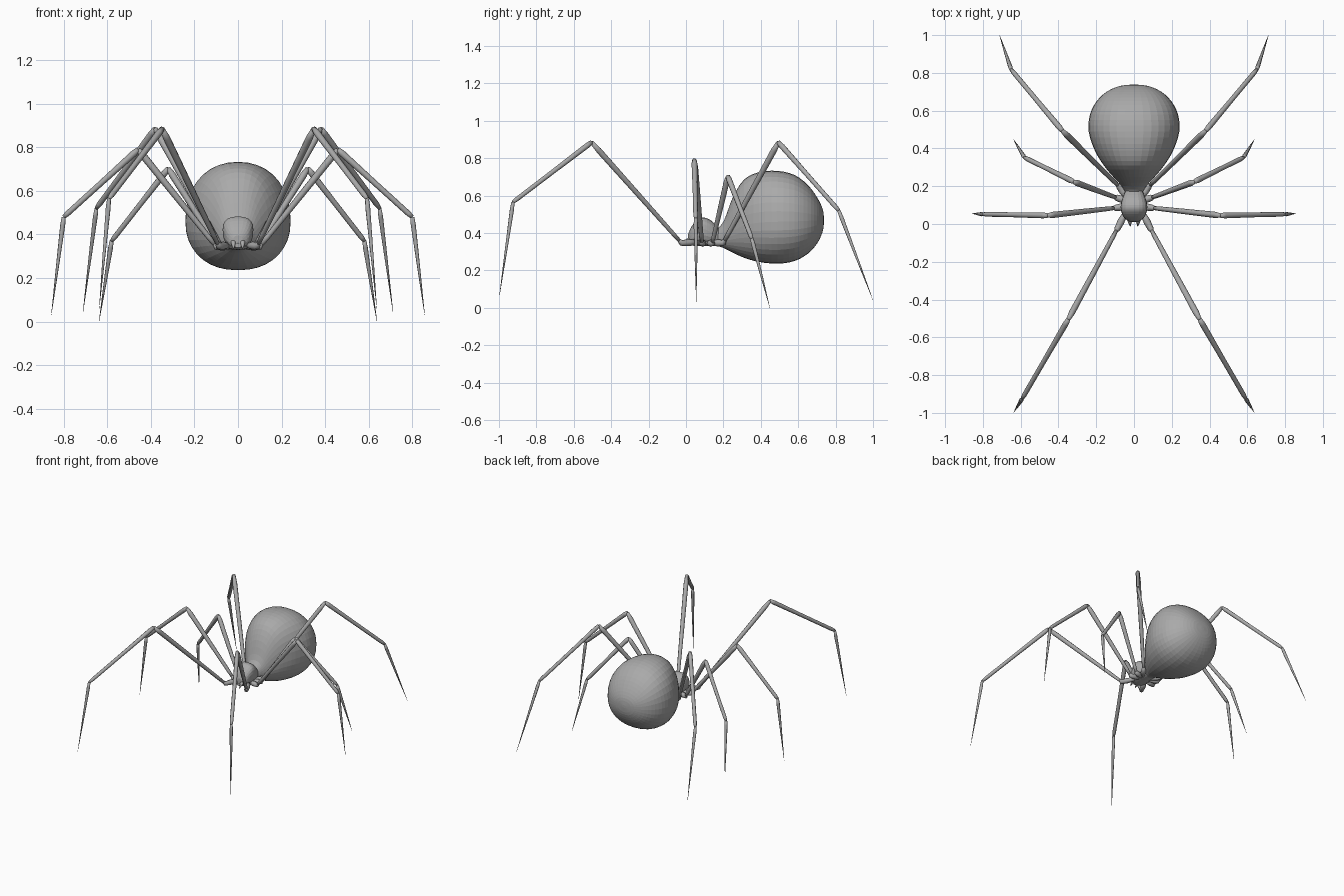
import bpy, bmesh, math
from mathutils import Vector

cube = bpy.data.objects.get("Cube")
if cube:
    bpy.data.objects.remove(cube, do_unlink=True)

grey = bpy.data.materials.new("body grey")
grey.use_nodes = True
grey.diffuse_color = (0.4, 0.4, 0.4, 1)
bsdf = next(n for n in grey.node_tree.nodes if n.type == 'BSDF_PRINCIPLED')
bsdf.inputs["Base Color"].default_value = (0.4, 0.4, 0.4, 1)
bsdf.inputs["Roughness"].default_value = 0.6


def skin(name, rings, smooth=False):
    """Bridge a list of equal-sized point rings and cap both ends."""
    bm = bmesh.new()
    loops = [[bm.verts.new(p) for p in ring] for ring in rings]
    n = len(loops[0])
    for a, b in zip(loops, loops[1:]):
        for i in range(n):
            j = (i + 1) % n
            bm.faces.new((a[i], a[j], b[j], b[i]))
    bm.faces.new(loops[0])
    bm.faces.new(loops[-1])
    bmesh.ops.recalc_face_normals(bm, faces=bm.faces)
    for f in bm.faces:
        f.smooth = smooth
    mesh = bpy.data.meshes.new(name)
    bm.to_mesh(mesh)
    bm.free()
    mesh.materials.append(grey)
    obj = bpy.data.objects.new(name, mesh)
    bpy.context.collection.objects.link(obj)
    return obj


def spline(rows, steps):
    """Catmull-Rom interpolation of profile rows."""
    out = []
    for k in range(len(rows) - 1):
        p = [Vector(rows[min(max(k + d, 0), len(rows) - 1)]) for d in (-1, 0, 1, 2)]
        for s in range(steps):
            t = s / steps
            out.append(0.5 * (2 * p[1] + (p[2] - p[0]) * t
                              + (2 * p[0] - 5 * p[1] + 4 * p[2] - p[3]) * t * t
                              + (3 * p[1] - p[0] - 3 * p[2] + p[3]) * t ** 3))
    return out + [Vector(rows[-1])]


def squash(v, power):
    return math.copysign(abs(v) ** power, v)


def body(name, rows, sides, steps, power):
    """Rows hold y, half width, bottom, widest height, top."""
    rings = []
    for y, w, low, mid, high in (spline([r[:2] for r in rows], steps) and
                                 [(*a, *b) for a, b in zip(
                                     spline([r[:2] for r in rows], steps),
                                     spline([r[2:] for r in rows], steps))]):
        ring = []
        for i in range(sides):
            a = math.tau * i / sides
            s = squash(math.sin(a), power)
            z = mid + s * ((high - mid) if s > 0 else (mid - low))
            ring.append((w * squash(math.cos(a), power), y, z))
        rings.append(ring)
    return skin(name, rings)


# Bulbous abdomen with a narrow neck
body("abdomen", [
    (0.15, 0.035, 0.335, 0.37, 0.41), (0.20, 0.065, 0.32, 0.38, 0.46),
    (0.25, 0.11, 0.295, 0.41, 0.59), (0.31, 0.16, 0.268, 0.44, 0.685),
    (0.39, 0.208, 0.245, 0.455, 0.725), (0.49, 0.24, 0.236, 0.46, 0.732),
    (0.58, 0.233, 0.25, 0.462, 0.71), (0.65, 0.198, 0.288, 0.465, 0.658),
    (0.70, 0.145, 0.342, 0.468, 0.592), (0.73, 0.078, 0.405, 0.47, 0.53),
    (0.738, 0.012, 0.46, 0.47, 0.48)], 36, 3, 0.9)

# Head and thorax, with the underside plate that carries the legs
body("head_thorax", [
    (0.012, 0.022, 0.345, 0.37, 0.395), (0.03, 0.05, 0.338, 0.39, 0.435),
    (0.065, 0.067, 0.336, 0.42, 0.474), (0.10, 0.07, 0.336, 0.42, 0.482),
    (0.14, 0.06, 0.336, 0.40, 0.462), (0.175, 0.045, 0.338, 0.38, 0.425)], 20, 3, 0.8)
body("sternum", [
    (0.01, 0.015, 0.34, 0.345, 0.36), (0.05, 0.05, 0.33, 0.345, 0.37),
    (0.13, 0.055, 0.33, 0.345, 0.37), (0.20, 0.02, 0.335, 0.345, 0.36)], 12, 3, 1)


def tube(name, points, radii, sides=8):
    """Tapered tube through a few points."""
    pts = [Vector(p) for p in points]
    rings = []
    for k, p in enumerate(pts):
        before = (p - pts[k - 1]).normalized() if k else Vector()
        after = (pts[k + 1] - p).normalized() if k < len(pts) - 1 else Vector()
        q = (before + after).to_track_quat('Z', 'Y')
        rings.append([p + q @ Vector((math.cos(math.tau * i / sides),
                                      math.sin(math.tau * i / sides), 0)) * radii[k]
                      for i in range(sides)])
    return skin(name, rings, True)


# Root, hip bend, knee, ankle and tip of each leg
legs = {
    "front": [(0.04, 0.07, 0.35), (0.088, -0.025, 0.347), (0.348, -0.505, 0.885),
              (0.592, -0.925, 0.565), (0.637, -0.998, 0.06)],
    "middle": [(0.03, 0.095, 0.345), (0.10, 0.085, 0.345), (0.458, 0.045, 0.79),
               (0.80, 0.052, 0.48), (0.857, 0.055, 0.03)],
    "back": [(0.03, 0.12, 0.345), (0.095, 0.14, 0.345), (0.32, 0.224, 0.703),
             (0.58, 0.352, 0.37), (0.638, 0.448, 0.0)],
    "rear": [(0.03, 0.13, 0.345), (0.08, 0.20, 0.348), (0.38, 0.494, 0.885),
             (0.65, 0.817, 0.52), (0.712, 1.0, 0.04)],
}

for side, label in ((1, "left"), (-1, "right")):
    for pair, joints in legs.items():
        root, hip, knee, ankle, tip = [Vector((x * side, y, z)) for x, y, z in joints]
        name = label + "_" + pair
        tube(name + "_hip", [root, root.lerp(hip, 0.6), hip, hip.lerp(knee, 0.04)],
             [0.012, 0.019, 0.016, 0.008])
        tube(name + "_thigh", [hip, hip.lerp(knee, 0.1), hip.lerp(knee, 0.5),
                               hip.lerp(knee, 0.92), knee],
             [0.010, 0.012, 0.0145, 0.0165, 0.011])
        tube(name + "_shin", [knee, knee.lerp(ankle, 0.06), knee.lerp(ankle, 0.5),
                              knee.lerp(ankle, 0.95), ankle],
             [0.012, 0.0155, 0.013, 0.0125, 0.009])
        tube(name + "_foot", [ankle, ankle.lerp(tip, 0.08), ankle.lerp(tip, 0.5), tip],
             [0.009, 0.0115, 0.007, 0.0006])
    # Small fangs under the face
    tube(label + "_fang", [(0.02 * side, 0.035, 0.37), (0.022 * side, 0.01, 0.36),
                           (0.02 * side, -0.012, 0.335)], [0.014, 0.011, 0.002])
